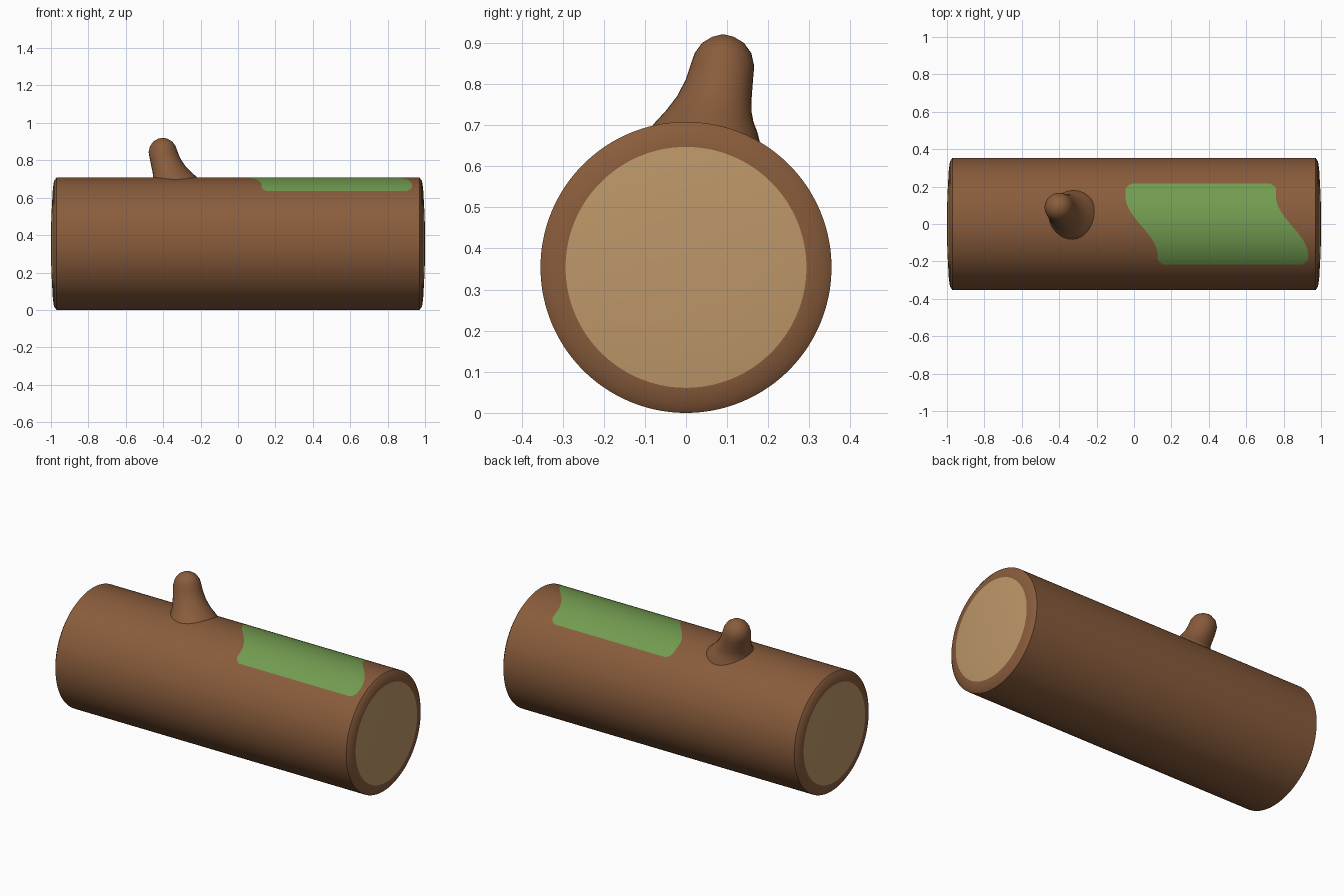
import bpy
import bmesh
from math import sin, cos, pi, radians

cube = bpy.data.objects.get("Cube")
if cube:
    bpy.data.objects.remove(cube)


def material(name, rgb):
    m = bpy.data.materials.new(name)
    m.use_nodes = True
    m.diffuse_color = (*rgb, 1)
    m.node_tree.nodes["Principled BSDF"].inputs["Base Color"].default_value = (*rgb, 1)
    return m


bark = material("bark brown", (0.25, 0.107, 0.045))
wood = material("cut wood tan", (0.51, 0.31, 0.14))
moss = material("moss green", (0.17, 0.33, 0.08))


def loft(rings, bm):
    """Bridge successive closed rings of vertices; return faces per band."""
    bands = []
    n = len(rings[0])
    for a, b in zip(rings, rings[1:]):
        bands.append([bm.faces.new((a[i], a[(i + 1) % n], b[(i + 1) % n], b[i]))
                      for i in range(n)])
    return bands


def finish(name, bm, mats):
    bmesh.ops.recalc_face_normals(bm, faces=bm.faces[:])
    mesh = bpy.data.meshes.new(name)
    bm.to_mesh(mesh)
    bm.free()
    for m in mats:
        mesh.materials.append(m)
    ob = bpy.data.objects.new(name, mesh)
    bpy.context.collection.objects.link(ob)
    bpy.ops.object.select_all(action="DESELECT")
    ob.select_set(True)
    bpy.context.view_layer.objects.active = ob
    bpy.ops.object.shade_smooth_by_angle(angle=radians(35))
    return ob


# Log: a revolved trunk whose middle rings bend along the moss border
R, N = 0.354, 144
SPAN = radians(37.5)
END = [(1.0, 0.02), (0.998, 0.15), (0.99, 0.293), (0.984, 0.335), (0.97, R)]


def moss_edge(a, side):
    """x of the moss border at angle a from the top (side -1 left, 1 right)."""
    y = R * sin(max(-SPAN, min(SPAN, a)))
    t = max(0, min(1, (0.14 - y) / 0.3))
    wave = 0.17 * t * t * (3 - 2 * t)
    corner = 0.03 * max(0, (abs(y) - 0.185) / 0.03) ** 2
    return (-0.045 if side < 0 else 0.76) + wave - side * corner


bm = bmesh.new()
angles = [-pi + 2 * pi * i / N for i in range(N)]


def ring(x_of, r):
    return [bm.verts.new((x_of(a), r * sin(a), R + r * cos(a))) for a in angles]


rings = [ring(lambda a: -x, r) for x, r in END]
rings += [ring(lambda a: moss_edge(a, s), R) for s in (-1, 1)]
rings += [ring(lambda a: x, r) for x, r in reversed(END)]
bands = loft(rings, bm)
caps = [bm.faces.new(rings[0]), bm.faces.new(rings[-1])]
for f in caps + bands[0] + bands[1] + bands[-1] + bands[-2]:
    f.material_index = 1
for i, f in enumerate(bands[len(END)]):
    if abs(angles[i] + pi / N) < SPAN:
        f.material_index = 2
finish("log", bm, [bark, wood, moss])

# Branch stub: leaning, flared at the trunk and rounded at the tip
STUB = [  # x, y, z, radius
    (-0.32, 0.04, 0.62, 0.15), (-0.325, 0.04, 0.685, 0.133),
    (-0.336, 0.045, 0.708, 0.119), (-0.352, 0.055, 0.735, 0.104),
    (-0.373, 0.069, 0.77, 0.091), (-0.39, 0.081, 0.81, 0.082),
    (-0.4, 0.088, 0.843, 0.078), (-0.402, 0.09, 0.875, 0.069),
    (-0.402, 0.09, 0.9, 0.051), (-0.402, 0.09, 0.915, 0.026),
    (-0.402, 0.09, 0.92, 0.005)]
bm = bmesh.new()
rings = [[bm.verts.new((x + r * cos(2 * pi * i / 32), y + r * sin(2 * pi * i / 32), z))
          for i in range(32)] for x, y, z, r in STUB]
loft(rings, bm)
bm.faces.new(rings[0])
bm.faces.new(rings[-1])
finish("branch_stub", bm, [bark])
